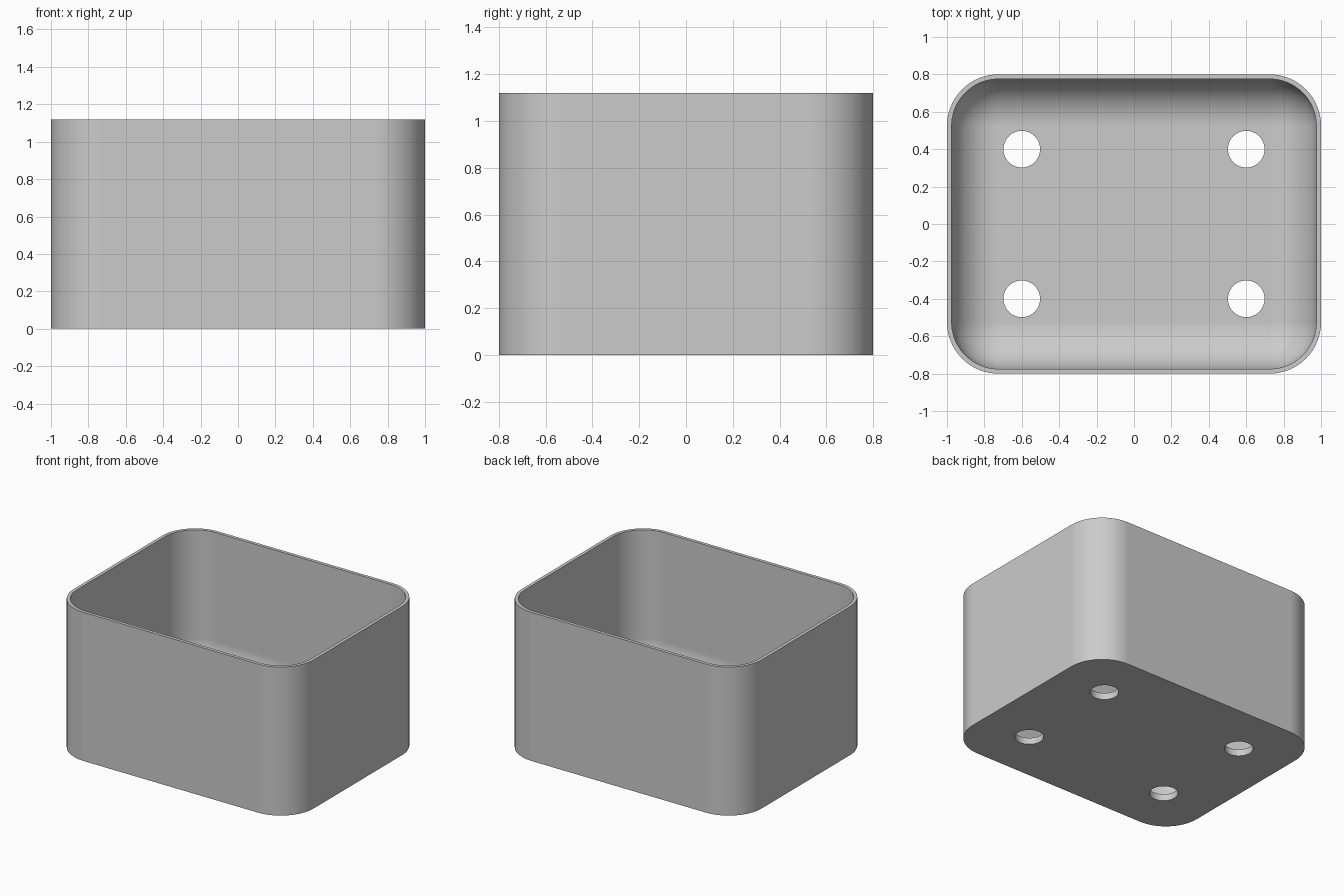
import bpy, bmesh, math

cube = bpy.data.objects.get("Cube")
if cube:
    bpy.data.objects.remove(cube, do_unlink=True)

HALF_X, HALF_Y, HEIGHT = 1.0, 0.8, 1.12
WALL, FLOOR = 0.025, 0.05
INNER_R = 0.25
CORE_X = HALF_X - WALL - INNER_R   # centres of the rounded corners
CORE_Y = HALF_Y - WALL - INNER_R
STEPS = 16

grey = bpy.data.materials.new("plain_grey")
grey.use_nodes = True
colour = (0.6, 0.6, 0.6, 1)
grey.diffuse_color = colour
grey.node_tree.nodes["Principled BSDF"].inputs["Base Color"].default_value = colour


def ring(bm, radius, z):
    """Rounded rectangle of vertices around the corner centres."""
    verts = []
    for q, (sx, sy) in enumerate([(1, 1), (-1, 1), (-1, -1), (1, -1)]):
        for i in range(STEPS + 1):
            a = math.pi / 2 * (q + i / STEPS)
            verts.append(bm.verts.new((sx * CORE_X + radius * math.cos(a),
                                       sy * CORE_Y + radius * math.sin(a), z)))
    return verts


# Tray section: outer wall, rim, inner wall, fillet down to the floor
outer_r = INNER_R + WALL
section = [(outer_r, 0), (outer_r, HEIGHT), (INNER_R, HEIGHT)]
for i in range(STEPS + 1):
    a = math.pi / 2 * i / STEPS
    section.append((INNER_R * math.cos(a), FLOOR + INNER_R * (1 - math.sin(a))))

bm = bmesh.new()
rings = [ring(bm, r, z) for r, z in section]
for low, high in zip(rings, rings[1:]):
    n = len(low)
    for i in range(n):
        j = (i + 1) % n
        bm.faces.new((low[i], low[j], high[j], high[i]))
bm.faces.new(rings[0][::-1])
bm.faces.new([rings[-1][q * (STEPS + 1)] for q in range(4)])
bmesh.ops.remove_doubles(bm, verts=bm.verts, dist=0.0001)
bmesh.ops.recalc_face_normals(bm, faces=bm.faces)
mesh = bpy.data.meshes.new("box_shell")
bm.to_mesh(mesh)
bm.free()
mesh.materials.append(grey)
box = bpy.data.objects.new("box_shell", mesh)
bpy.context.collection.objects.link(box)

# Four drain holes through the floor
for sx in (-1, 1):
    for sy in (-1, 1):
        bpy.ops.mesh.primitive_cylinder_add(vertices=48, radius=0.098, depth=0.3,
                                            location=(sx * 0.6, sy * 0.4, 0))
        cutter = bpy.context.object
        cutter.name = "hole_cutter"
        cutter.hide_render = True
        cutter.data.materials.append(grey)
        cut = box.modifiers.new("hole", 'BOOLEAN')
        cut.operation = 'DIFFERENCE'
        cut.solver = 'EXACT'
        cut.object = cutter
        bpy.ops.object.select_all(action='DESELECT')
        box.select_set(True)
        bpy.context.view_layer.objects.active = box
        bpy.ops.object.modifier_apply(modifier=cut.name)
        bpy.data.objects.remove(cutter, do_unlink=True)

# Smooth corners, crisp rim and hole edges
bpy.ops.object.shade_smooth_by_angle(angle=math.radians(30))
box.modifiers.new("flat_faces_stay_flat", 'WEIGHTED_NORMAL').keep_sharp = True
